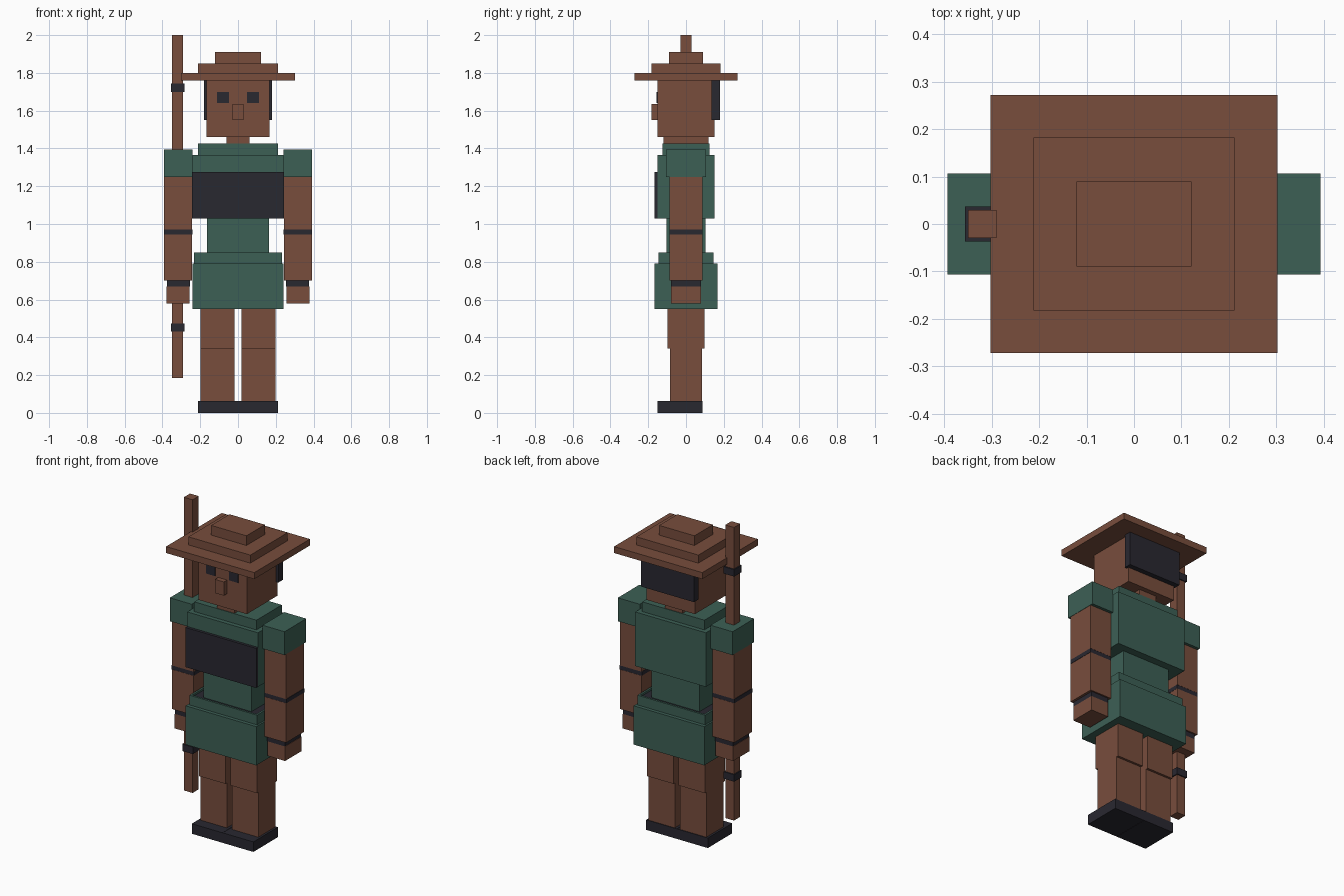
import bpy, bmesh

cube = bpy.data.objects.get("Cube")
if cube:
    bpy.data.objects.remove(cube, do_unlink=True)


def material(name, rgb):
    m = bpy.data.materials.new(name)
    m.use_nodes = True
    col = (*rgb, 1.0)
    m.diffuse_color = col
    bsdf = m.node_tree.nodes["Principled BSDF"]
    bsdf.inputs["Base Color"].default_value = col
    bsdf.inputs["Roughness"].default_value = 0.9
    return m


BROWN = material("warm brown", (0.188, 0.075, 0.046))
GREEN = material("dark green", (0.046, 0.117, 0.091))
DARK = material("charcoal", (0.022, 0.021, 0.030))


def box(name, mat, x, y, z):
    """Axis-aligned box from (min, max) pairs, origin at its centre."""
    centre = [(a + b) / 2 for a, b in (x, y, z)]
    size = [b - a for a, b in (x, y, z)]
    bm = bmesh.new()
    bmesh.ops.create_cube(bm, size=1)
    bmesh.ops.scale(bm, vec=size, verts=bm.verts)
    me = bpy.data.meshes.new(name)
    bm.to_mesh(me)
    bm.free()
    me.materials.append(mat)
    ob = bpy.data.objects.new(name, me)
    ob.location = centre
    bpy.context.collection.objects.link(ob)
    return ob


def mid(name, mat, hx, hy, z):
    """Box centred on x and y, given half widths."""
    return box(name, mat, (-hx, hx), (-hy, hy), z)


def pair(name, mat, x, y, z):
    """Same box on the left (+x) and the right (-x)."""
    box("left_" + name, mat, x, y, z)
    box("right_" + name, mat, (-x[1], -x[0]), y, z)


# Stepped hat
mid("hat_brim", BROWN, 0.302, 0.272, (1.76, 1.80))
mid("hat_middle", BROWN, 0.212, 0.182, (1.80, 1.85))
mid("hat_crown", BROWN, 0.121, 0.09, (1.85, 1.91))

# Head
mid("head", BROWN, 0.166, 0.15, (1.46, 1.76))
box("hair", DARK, (-0.181, 0.181), (0.136, 0.181), (1.55, 1.76))
box("nose", BROWN, (-0.03, 0.03), (-0.182, -0.15), (1.55, 1.635))
pair("eye", DARK, (0.048, 0.11), (-0.156, -0.149), (1.64, 1.70))
mid("neck", BROWN, 0.06, 0.12, (1.42, 1.46))

# Torso
mid("collar", GREEN, 0.213, 0.124, (1.365, 1.425))
mid("chest", GREEN, 0.242, 0.151, (1.03, 1.365))
box("chest_panel", DARK, (-0.243, 0.243), (-0.168, -0.151), (1.03, 1.275))
mid("waist", GREEN, 0.165, 0.104, (0.80, 1.03))
belt = mid("belt", GREEN, 0.232, 0.145, (0.79, 0.85))
mid("skirt", GREEN, 0.242, 0.167, (0.55, 0.79))

# Sunken dark lining inside the belt rim
belt.data.materials.append(DARK)
bm = bmesh.new()
bm.from_mesh(belt.data)
top = max(bm.faces, key=lambda f: f.calc_center_median().z)
bmesh.ops.inset_region(bm, faces=[top], thickness=0.018)
floor = bmesh.ops.extrude_discrete_faces(bm, faces=[top])["faces"][0]
bmesh.ops.translate(bm, verts=floor.verts, vec=(0, 0, -0.012))
floor.material_index = 1
bm.to_mesh(belt.data)
bm.free()

# Arms
ARM = (0.243, 0.391)
pair("shoulder", GREEN, (0.242, 0.393), (-0.106, 0.106), (1.25, 1.395))
pair("upper_arm", BROWN, ARM, (-0.088, 0.088), (0.97, 1.25))
pair("elbow_band", DARK, (0.242, 0.393), (-0.087, 0.087), (0.945, 0.97))
pair("forearm", BROWN, ARM, (-0.088, 0.088), (0.70, 0.945))
pair("wrist_band", DARK, (0.255, 0.376), (-0.079, 0.079), (0.67, 0.70))
pair("hand", BROWN, (0.257, 0.378), (-0.079, 0.079), (0.58, 0.67))

# Legs
pair("thigh", BROWN, (0.018, 0.198), (-0.098, 0.098), (0.34, 0.55))
pair("shin", BROWN, (0.018, 0.198), (-0.084, 0.084), (0.06, 0.34))
pair("foot", DARK, (0.001, 0.211), (-0.151, 0.088), (0.0, 0.062))

# Staff in the right hand, passing through the arm
box("staff", BROWN, (-0.35, -0.29), (-0.03, 0.03), (0.185, 2.0))
for name, z in (("staff_upper_band", 1.70), ("staff_lower_band", 0.43)):
    box(name, DARK, (-0.356, -0.284), (-0.037, 0.037), (z, z + 0.043))
